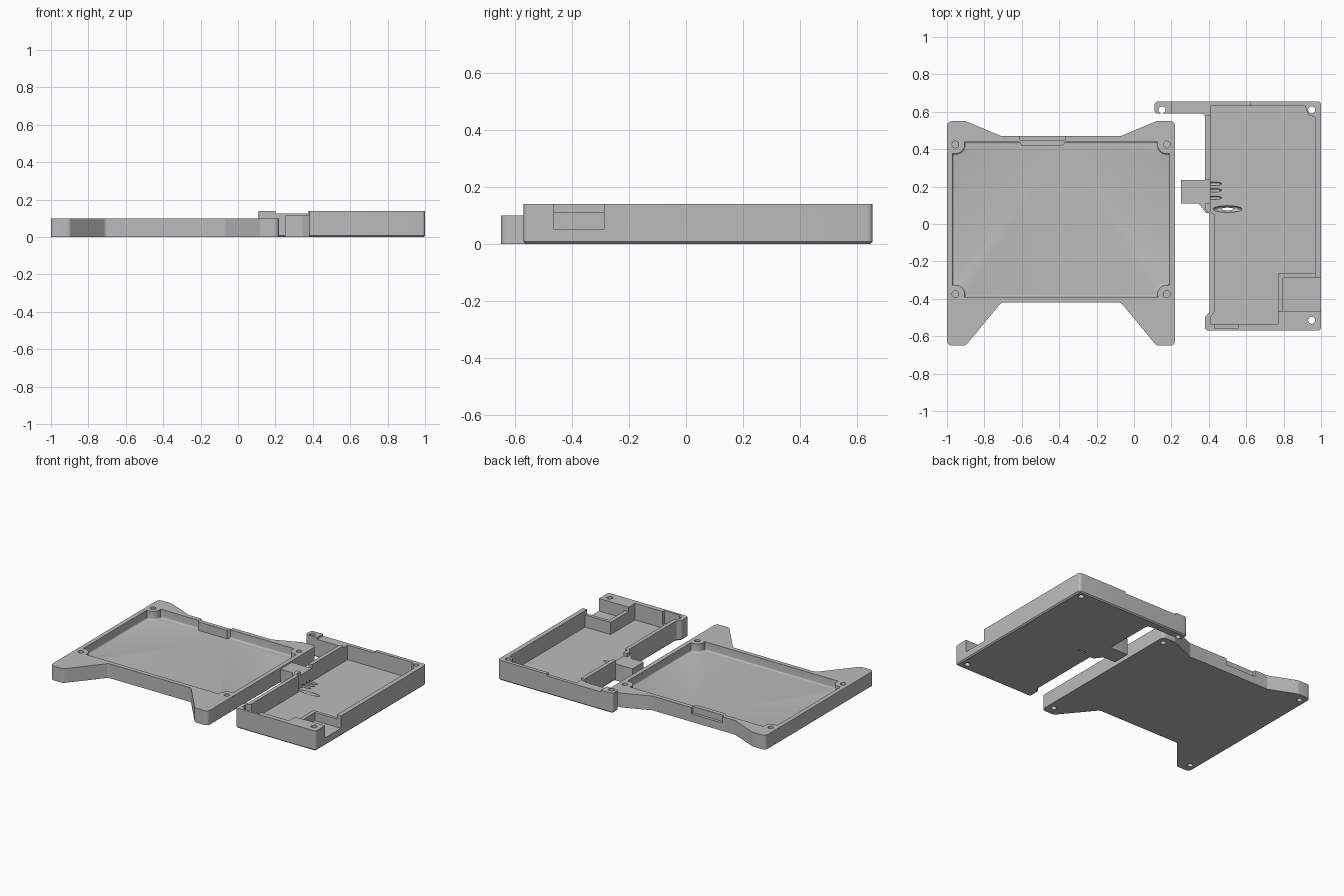
import bpy, bmesh, math
from mathutils import Vector

if "Cube" in bpy.data.objects:
    bpy.data.objects.remove(bpy.data.objects["Cube"])

grey = bpy.data.materials.new("plain grey")
grey.diffuse_color = (0.5, 0.5, 0.5, 1)
grey.use_nodes = True
grey.node_tree.nodes["Principled BSDF"].inputs["Base Color"].default_value = grey.diffuse_color


def rounded(pts, radius, segs=5):
    """Round every corner of a 2D outline."""
    out = []
    n = len(pts)
    for i in range(n):
        p = Vector(pts[i])
        a, b = Vector(pts[i - 1]) - p, Vector(pts[(i + 1) % n]) - p
        half = a.angle(b) / 2
        t = min(radius / math.tan(half), a.length * 0.45, b.length * 0.45)
        s, e = p + a.normalized() * t, p + b.normalized() * t
        for k in range(segs + 1):
            u = k / segs
            out.append(tuple(s * (1 - u) ** 2 + p * 2 * u * (1 - u) + e * u * u))
    return out


def prism(name, pts, z0, z1, bevel=0, segs=1):
    """Extrude an outline upward, optionally bevelling the bottom rim."""
    bm = bmesh.new()
    face = bm.faces.new([bm.verts.new((x, y, z0)) for x, y in pts])
    ext = bmesh.ops.extrude_face_region(bm, geom=[face])
    for v in ext["geom"]:
        if isinstance(v, bmesh.types.BMVert):
            v.co.z = z1
    bmesh.ops.recalc_face_normals(bm, faces=bm.faces[:])
    if bevel:
        rim = [e for e in bm.edges if all(abs(v.co.z - z0) < 1e-5 for v in e.verts)]
        bmesh.ops.bevel(bm, geom=rim, offset=bevel, segments=segs, profile=0.5,
                        affect='EDGES', clamp_overlap=True)
        bmesh.ops.recalc_face_normals(bm, faces=bm.faces[:])
    me = bpy.data.meshes.new(name)
    bm.to_mesh(me)
    bm.free()
    me.materials.append(grey)
    ob = bpy.data.objects.new(name, me)
    bpy.context.collection.objects.link(ob)
    return ob


def box(name, x0, x1, y0, y1, z0, z1):
    return prism(name, [(x0, y0), (x1, y0), (x1, y1), (x0, y1)], z0, z1)


def rod(name, x, y, r, z0, z1):
    return prism(name, [(x + r * math.cos(k * math.tau / 20), y + r * math.sin(k * math.tau / 20))
                        for k in range(20)], z0, z1)


def combine(target, other, op='DIFFERENCE'):
    """Apply a boolean and discard the helper."""
    bpy.context.view_layer.objects.active = target
    m = target.modifiers.new("shape", 'BOOLEAN')
    m.operation, m.object, m.solver = op, other, 'EXACT'
    bpy.ops.object.modifier_apply(modifier=m.name)
    bpy.data.objects.remove(other)


def finish(ob):
    bpy.ops.object.select_all(action='DESELECT')
    ob.select_set(True)
    bpy.context.view_layer.objects.active = ob
    bpy.ops.object.shade_smooth_by_angle(angle=math.radians(30))


# --- Footed tray: outline mirrored about its centre line ---
CX, CY = -0.39, 0.025
left = [(-0.07, 0.47), (0.12, 0.55), (0.22, 0.55), (0.22, -0.65), (0.12, -0.65), (-0.07, -0.42)]
outline = left + [(2 * CX - x, y) for x, y in reversed(left)]
tray = prism("footed_tray", rounded(outline, 0.03), 0, 0.10)

# Pocket with a filleted floor and round screw posts left in its corners
quarter = []
for k in range(9):
    a = math.radians(-107 + 124 * k / 8)
    quarter.append((-0.565 + 0.05 * math.cos(a), 0.40 + 0.05 * math.sin(a)))
pocket = []
for sx, sy in ((1, 1), (-1, 1), (-1, -1), (1, -1)):
    part = [(CX + sx * x, CY + sy * y) for x, y in quarter]
    pocket += part if sx * sy > 0 else part[::-1]
combine(tray, prism("pocket_cutter", pocket, 0.04, 0.2, 0.02, 4))

# Blind screw holes in the posts, and in the underside of the feet
for x in (CX - 0.565, CX + 0.565):
    for y in (-0.375, 0.425):
        combine(tray, rod("post_hole", x, y, 0.018, 0.06, 0.2))
    for y in (-0.585, 0.495):
        combine(tray, rod("foot_hole", x, y, 0.018, -0.1, 0.07))

# Rear connector opening with an inner lip
lip = [(-0.62, 0.45), (-0.60, 0.42), (-0.38, 0.42), (-0.36, 0.45)]
combine(tray, prism("connector_lip", lip, 0.03, 0.10), 'UNION')
combine(tray, box("connector_notch", -0.61, -0.37, 0.45, 0.6, 0.055, 0.2))
finish(tray)

# --- Deep case: body with a waisted left wall and a rear arm ---
body = [(0.38, -0.57), (1.0, -0.57), (1.0, 0.655), (0.11, 0.655), (0.11, 0.59), (0.38, 0.59),
        (0.38, 0.08), (0.405, 0.05), (0.405, -0.47), (0.38, -0.495)]
case = prism("deep_case", rounded(body, 0.02), 0, 0.14, 0.008)
cavity = [(0.408, -0.535), (0.77, -0.535), (0.77, -0.265), (0.967, -0.265), (0.967, 0.57),
          (0.93, 0.585), (0.915, 0.63), (0.408, 0.63), (0.408, 0.065), (0.432, 0.05),
          (0.432, -0.47), (0.408, -0.50)]
combine(case, prism("cavity_cutter", cavity, 0.025, 0.3))

# Corner port: open to the right, with lower inner walls
combine(case, box("port_wall_cutter", 0.76, 0.967, -0.465, -0.26, 0.11, 0.3))
combine(case, box("port_cutter", 0.797, 1.1, -0.465, -0.288, 0.053, 0.3))

# Side tab and the lowered wall beside it
combine(case, box("tab_gap", 0.37, 0.42, 0.11, 0.235, 0.115, 0.3))
combine(case, prism("side_tab", rounded([(0.25, 0.11), (0.345, 0.11), (0.385, 0.06), (0.406, 0.06),
                    (0.406, 0.235), (0.25, 0.235)], 0.004, 2), 0, 0.115), 'UNION')

# Lowered rear rim and shallow front recess
combine(case, box("rear_rim_cutter", 0.20, 0.62, 0.58, 0.7, 0.127, 0.3))
combine(case, box("front_recess", 0.43, 0.555, -0.555, -0.52, 0.05, 0.3))

# Through screw holes
for x, y in ((0.15, 0.61), (0.95, 0.61), (0.95, -0.515)):
    combine(case, rod("screw_hole", x, y, 0.019, -0.1, 0.3))

# Cable grooves pressed into the floor near the tab
for x, y, rx, ry, rz in ((0.50, 0.08, 0.08, 0.018, 0.03), (0.43, 0.215, 0.04, 0.01, 0.018),
                         (0.43, 0.18, 0.04, 0.01, 0.018), (0.43, 0.14, 0.04, 0.01, 0.018)):
    bpy.ops.mesh.primitive_uv_sphere_add(segments=16, ring_count=10, location=(x, y, 0.027))
    groove = bpy.context.object
    groove.scale = (rx, ry, rz)
    bpy.context.view_layer.update()
    combine(case, groove)
finish(case)
